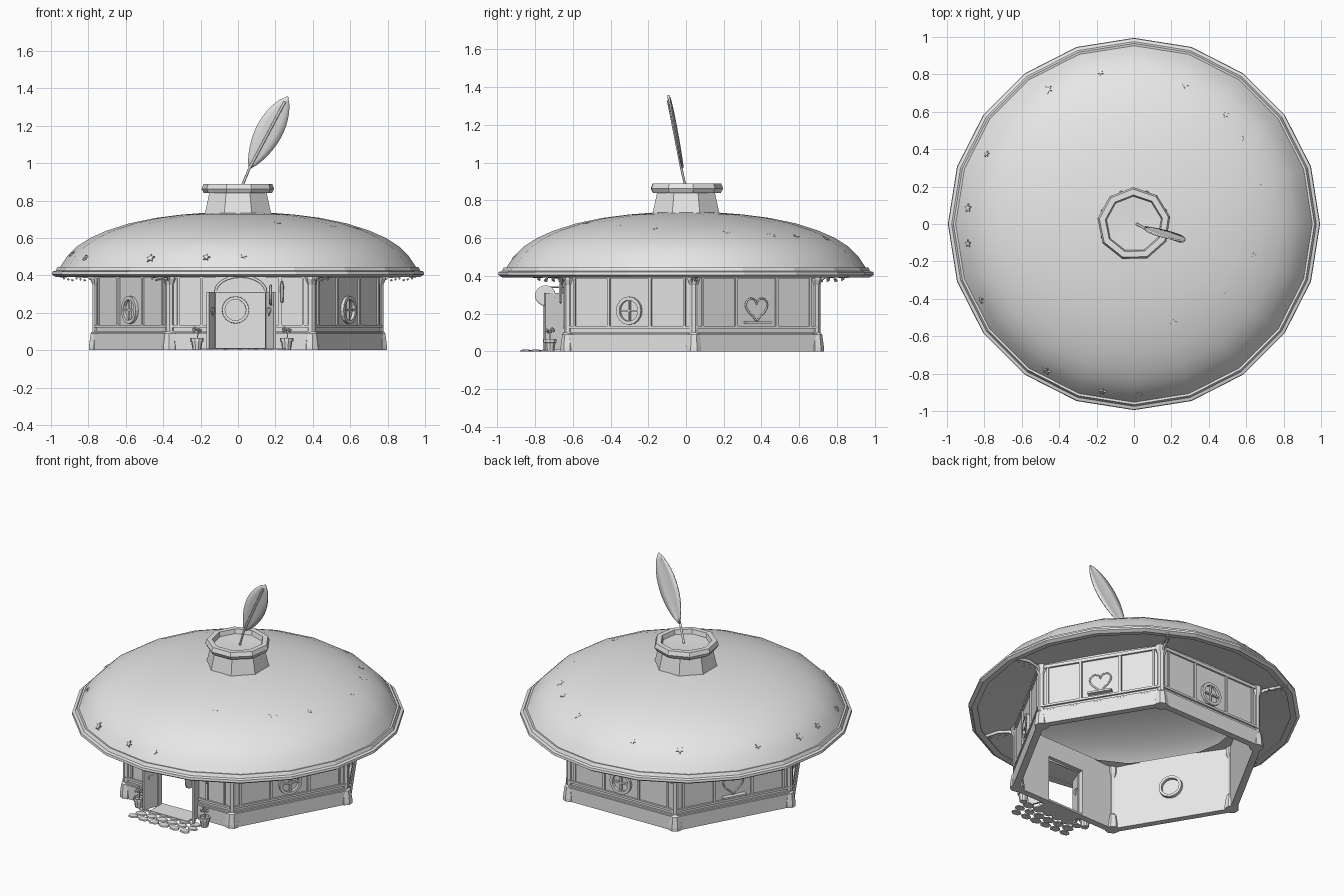
import bpy, bmesh, math, random
from math import sin, cos, pi, radians
from mathutils import Matrix, Vector

random.seed(4)
if "Cube" in bpy.data.objects:
    bpy.data.objects.remove(bpy.data.objects["Cube"])

plaster = bpy.data.materials.new("plain_grey")
plaster.use_nodes = True
plaster.diffuse_color = (0.8, 0.8, 0.8, 1)
plaster.node_tree.nodes["Principled BSDF"].inputs["Base Color"].default_value = (0.8, 0.8, 0.8, 1)

T = Matrix.Translation
I = Matrix.Identity(4)


def R(deg, axis):
    return Matrix.Rotation(radians(deg), 4, axis)


def finish(name, bm, m=I, smooth=False):
    bmesh.ops.recalc_face_normals(bm, faces=bm.faces)
    me = bpy.data.meshes.new(name)
    bm.to_mesh(me)
    bm.free()
    me.materials.append(plaster)
    ob = bpy.data.objects.new(name, me)
    bpy.context.collection.objects.link(ob)
    ob.matrix_world = m
    if smooth:
        me.shade_smooth()
    return ob


def box(name, m, loc, size):
    bm = bmesh.new()
    bmesh.ops.create_cube(bm, size=1, matrix=T(loc) @ Matrix.Diagonal((*size, 1)))
    return finish(name, bm, m)


def lathe(name, profile, seg, m=I, closed=False, smooth=False, turn=0):
    """Spin an (r, z) profile about z."""
    bm = bmesh.new()
    rings = []
    for r, z in profile:
        rings.append([bm.verts.new((r * cos(2 * pi * i / seg + turn), r * sin(2 * pi * i / seg + turn), z))
                      for i in range(seg)])
    pairs = list(zip(rings, rings[1:])) + ([(rings[-1], rings[0])] if closed else [])
    for a, b in pairs:
        for i in range(seg):
            j = (i + 1) % seg
            bm.faces.new((a[i], a[j], b[j], b[i]))
    bmesh.ops.remove_doubles(bm, verts=bm.verts, dist=1e-5)
    return finish(name, bm, m, smooth)


def plate(name, pts, depth, m):
    """Extrude an x-z outline by depth towards local -y."""
    bm = bmesh.new()
    f = bm.faces.new([bm.verts.new((x, 0, z)) for x, z in pts])
    out = bmesh.ops.extrude_face_region(bm, geom=[f])["geom"]
    bmesh.ops.translate(bm, verts=[v for v in out if isinstance(v, bmesh.types.BMVert)], vec=(0, -depth, 0))
    return finish(name, bm, m)


def tube(name, pts, radius, m=I, cyclic=False):
    cu = bpy.data.curves.new(name, "CURVE")
    cu.dimensions = "3D"
    cu.bevel_depth, cu.bevel_resolution, cu.use_fill_caps = radius, 1, True
    sp = cu.splines.new("POLY")
    sp.points.add(len(pts) - 1)
    for p, c in zip(sp.points, pts):
        p.co = (*c, 1)
    sp.use_cyclic_u = cyclic
    cu.materials.append(plaster)
    ob = bpy.data.objects.new(name, cu)
    bpy.context.collection.objects.link(ob)
    ob.matrix_world = m


# Roof: dome, rim and soffit
dome = [(0.955, 0.44), (0.915, 0.50), (0.86, 0.555), (0.79, 0.60), (0.70, 0.64), (0.58, 0.678),
        (0.44, 0.707), (0.30, 0.725), (0.17, 0.735)]
SEG = 20
lathe("roof_dome", dome, SEG, smooth=True)
lathe("roof_rim", [(0.94, 0.44), (0.965, 0.445), (0.975, 0.425), (0.992, 0.42), (0.995, 0.405),
                   (0.975, 0.392), (0.94, 0.395)], SEG, closed=True)
lathe("roof_soffit", [(0.95, 0.40), (0.66, 0.425)], SEG)


def roof_height(r):
    for (r0, z0), (r1, z1) in zip(dome, dome[1:]):
        if r1 <= r <= r0:
            return z0 + (z1 - z0) * (r0 - r) / (r0 - r1), math.atan2(z1 - z0, r0 - r1)
    return dome[0][1], 1.0


# Raised stars on the roof
stars = [(-.18, .81), (-.46, .72), (.27, .745), (.49, .585), (.6, .455), (.685, .215), (-.79, .375),
         (-.89, .085), (-.89, -.105), (.64, -.17), (.51, -.365), (.21, -.525), (-.82, -.41),
         (-.47, -.79), (-.17, -.9), (.03, -.91)]
for k, (x, y) in enumerate(stars):
    z, slope = roof_height(math.hypot(x, y))
    size = (0.018, 0.026, 0.021)[k % 3]
    pts = [((size if i % 2 else size * 0.45) * sin(i * pi / 5 + k), (size if i % 2 else size * 0.45) * cos(i * pi / 5 + k))
           for i in range(10)]
    m = T((x, y, z)) @ R(math.degrees(math.atan2(y, x)), "Z") @ Matrix.Rotation(slope, 4, "Y") @ R(-90, "X")
    plate("roof_star", pts, 0.012, m @ R(180, "X"))

# Chimney with collar and hollow top
lathe("chimney_body", [(0.195, 0.71), (0.188, 0.745), (0.165, 0.845)], 8, turn=pi / 8)
lathe("chimney_collar", [(0.165, 0.84), (0.185, 0.84), (0.197, 0.862), (0.187, 0.888), (0.155, 0.888),
                         (0.148, 0.86), (0, 0.855)], 9, turn=0.2)

# Leaf standing in the chimney
base, low, tip = Vector((0.015, 0, 0.86)), Vector((0.06, -0.025, 0.97)), Vector((0.265, -0.1, 1.355))
tube("leaf_stem", [base, low, low.lerp(tip, 0.93)], 0.007)
axis = (tip - low).normalized()
side = axis.cross(Vector((0, 1, 0))).normalized()
bm = bmesh.new()
N = 12
rows = []
for i in range(N + 1):
    t = i / N
    w = 0.072 * sin(pi * t ** 1.08) ** 0.65 if 0 < i < N else 0.004
    c = low.lerp(tip, t)
    rows.append([bm.verts.new(c + side * w * s + Vector((0, 0.006 * abs(s), 0))) for s in (-1, -0.5, 0, 0.5, 1)])
for a, b in zip(rows, rows[1:]):
    for i in range(4):
        bm.faces.new((a[i], a[i + 1], b[i + 1], b[i]))
leaf = finish("leaf_blade", bm, smooth=True)
leaf.modifiers.new("thickness", "SOLIDIFY").thickness = 0.008

# Hexagonal house body
A, RAD = 0.655, 0.756
HOUSE = T((0, 0.025, 0)) @ R(1.2, "Z")
heart = [(0.0042 * 16 * sin(t) ** 3,
          0.0044 * (13 * cos(t) - 5 * cos(2 * t) - 2 * cos(3 * t) - cos(4 * t)) + 0.228)
         for t in [i * 2 * pi / 28 for i in range(28)]]
half = RAD / 2


def round_window(m):
    w = m @ T((0, 0, 0.215)) @ R(90, "X")
    lathe("round_window_frame", [(0.056, -0.035), (0.072, -0.035), (0.075, 0.03), (0.056, 0.03)], 16, w, closed=True)
    box("window_bar_upright", m, (0, -0.018, 0.215), (0.01, 0.016, 0.125))
    box("window_bar_across", m, (0, -0.018, 0.215), (0.125, 0.016, 0.01))


def heart_window(m):
    plate("heart_pane", heart, 0.018, m)
    tube("heart_frame", [(x, -0.018, z) for x, z in heart], 0.005, m, cyclic=True)
    box("heart_sill", m, (0, -0.03, 0.152), (0.15, 0.03, 0.012))


for az in range(30, 360, 60):
    m = HOUSE @ R(az + 90, "Z") @ T((0, -A, 0))
    front = az == 270
    if front:
        spans = [(-half, -0.135), (0.135, half)]
        box("wall_over_door", m, (0, 0, 0.37), (0.27, 0.025, 0.12))
    else:
        spans = [(-half, half)]
    for a, b in spans:
        c, w = (a + b) / 2, b - a
        box("wall", m, (c, 0, 0.215), (w, 0.025, 0.43))
        box("wall_base", m, (c, -0.012, 0.045), (w, 0.035, 0.09))
        box("wall_rail", m, (c, -0.015, 0.128), (w, 0.02, 0.014))
        box("wall_rail", m, (c, -0.015, 0.098), (w, 0.02, 0.01))
        box("wall_top_rail", m, (c, -0.015, 0.395), (w, 0.02, 0.02))
    for s in (-1, 1):
        box("wall_batten", m, (s * (0.21 if front else 0.125), -0.014, 0.255), (0.016, 0.018, 0.26))
        box("wall_end_batten", m, (s * (half - 0.045), -0.014, 0.255), (0.012, 0.016, 0.26))
    if az in (30, 150):
        heart_window(m)
    elif not front:
        round_window(m)

# Corner posts, eave beams and hanging beads
for az in range(0, 360, 60):
    m = HOUSE @ R(az, "Z")
    p = m @ T((RAD, 0, 0))
    lathe("corner_post", [(0, 0), (0.044, 0), (0.044, 0.02), (0.034, 0.09), (0.024, 0.10), (0.024, 0.35),
                          (0.036, 0.38), (0.036, 0.43)], 8, p, turn=pi / 8)
    tube("eave_beam", [(RAD, 0, 0.36), (0.80, 0.012, 0.393), (0.87, 0.018, 0.40), (0.95, 0, 0.398)], 0.010, m)
    for i in range(6):
        bm = bmesh.new()
        bmesh.ops.create_icosphere(bm, subdivisions=1, radius=0.007)
        finish("eave_bead", bm, m @ T((0.82 + i * 0.022, 0.012 * (-1) ** i, 0.374 + 0.005 * (i % 3))))

# Doorway: arched transom, jambs, open leaves
F = HOUSE @ T((0, -A, 0))
arch = [(0.135 * cos(i * pi / 12), 0.31 + 0.085 * sin(i * pi / 12)) for i in range(13)]
plate("door_transom", arch, 0.02, F)
tube("door_arch", [(x, -0.02, z) for x, z in arch], 0.008, F, cyclic=True)
for s in (-1, 1):
    box("door_jamb", F, (s * 0.14, -0.012, 0.155), (0.016, 0.045, 0.31))
    hinge = F @ T((s * 0.138, -0.02, 0)) @ R(s * 22, "Z")
    box("door_leaf", hinge, (0, -0.055, 0.16), (0.014, 0.11, 0.3))
    plate("door_leaf_heart", [(x * 0.35, z * 0.35) for x, z in heart], 0.006,
          hinge @ T((-s * 0.006, -0.055, 0.13)) @ R(-s * 90, "Z"))
    # Potted plants beside the door
    pot = T((0.02 + s * 0.24, -0.72, 0))
    lathe("flower_pot", [(0, 0), (0.023, 0), (0.03, 0.045), (0.036, 0.047), (0.036, 0.064), (0.028, 0.064),
                         (0.026, 0.052), (0, 0.052)], 10, pot)
    tube("plant_stem", [(0, 0, 0.05), (0.005, 0, 0.08), (-s * 0.005, 0, 0.11)], 0.003, pot)
    for i in range(5):
        bm = bmesh.new()
        bmesh.ops.create_icosphere(bm, subdivisions=1, radius=0.011)
        finish("plant_bloom", bm, pot @ T((0.018 * cos(i * 1.26), 0.018 * sin(i * 1.26), 0.105 + 0.006 * (i % 3))))

# Round hanging sign and wall lamp
lathe("round_sign", [(0, -0.008), (0.048, -0.008), (0.055, -0.004), (0.055, 0.004), (0.048, 0.008), (0, 0.008)],
      16, T((0.175, -0.745, 0.295)) @ R(90, "Y"))
tube("sign_arm", [(0.175, -0.64, 0.34), (0.175, -0.75, 0.34)], 0.005)
lathe("wall_lamp", [(0, 0.25), (0.008, 0.26), (0.01, 0.34), (0.004, 0.37), (0, 0.37)], 6, T((0.235, -0.665, 0)))

# Doorstep and paving stones
box("doorstep", F, (0, -0.05, 0.006), (0.27, 0.13, 0.012))
for row in range(3):
    for col in range(6):
        r = random.uniform(0.03, 0.038)
        x = -0.17 + col * 0.075 + 0.02 * (row % 2)
        lathe("paving_stone", [(0, 0), (r, 0), (r * 0.9, 0.008), (0, 0.009)], random.choice((6, 7, 8)),
              T((x, -0.85 + row * 0.055, 0)) @ Matrix.Diagonal((1.1, 0.8, 1, 1)), turn=random.random())
